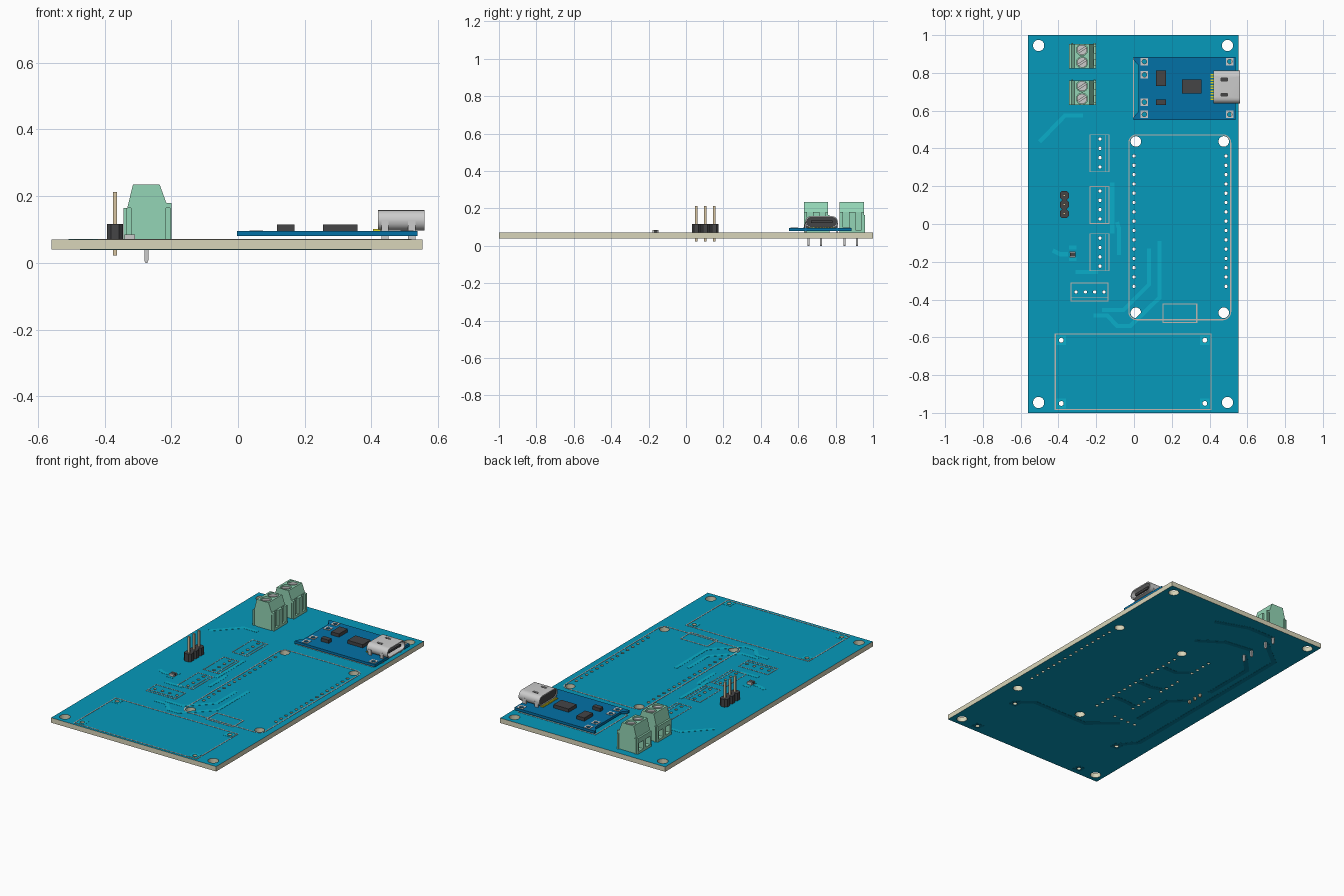
import bpy, bmesh, math
from mathutils import Matrix

if "Cube" in bpy.data.objects:
    bpy.data.objects.remove(bpy.data.objects["Cube"])

def material(name, r, g, b):
    m = bpy.data.materials.new(name)
    m.diffuse_color = [(c / 255) ** 2.2 for c in (r, g, b)] + [1]
    m.use_nodes = True
    m.node_tree.nodes["Principled BSDF"].inputs["Base Color"].default_value = m.diffuse_color
    return m

TEAL = material("teal_mask", 14, 152, 186)
TRACE = material("trace_teal", 18, 172, 200)
UNDER = material("under_trace", 10, 125, 155)
CORE = material("beige_core", 216, 212, 184)
SILK = material("silkscreen", 190, 182, 176)
BLUE = material("module_blue", 10, 112, 165)
GREEN = material("terminal_green", 146, 212, 180)
DARK = material("dark_plastic", 70, 70, 72)
METAL = material("metal", 190, 190, 190)
PIN = material("pin_metal", 215, 195, 160)
GOLD = material("gold", 225, 215, 40)

# 2D loop helpers
def rect(x0, y0, x1, y1, r=0, n=5):
    if not r:
        return [(x0, y0), (x1, y0), (x1, y1), (x0, y1)]
    pts = []
    for k, (cx, cy) in enumerate([(x1-r, y1-r), (x0+r, y1-r), (x0+r, y0+r), (x1-r, y0+r)]):
        for i in range(n + 1):
            a = (k + i / n) * math.pi / 2
            pts.append((cx + r * math.cos(a), cy + r * math.sin(a)))
    return pts

def circle(x, y, r, n=24):
    return [(x + r * math.cos(2*math.pi*i/n), y + r * math.sin(2*math.pi*i/n)) for i in range(n)]

def strip(pts, w):
    """Mitred ribbon outline along a path."""
    left, right = [], []
    for i, (x, y) in enumerate(pts):
        dirs = []
        for a, b in ((i-1, i), (i, i+1)):
            if a >= 0 and b < len(pts):
                dx, dy = pts[b][0] - pts[a][0], pts[b][1] - pts[a][1]
                l = math.hypot(dx, dy)
                dirs.append((-dy / l, dx / l))
        nx, ny = sum(d[0] for d in dirs), sum(d[1] for d in dirs)
        l = math.hypot(nx, ny)
        nx, ny = nx / l, ny / l
        k = w / 2 / (nx * dirs[0][0] + ny * dirs[0][1])
        left.append((x + nx * k, y + ny * k))
        right.append((x - nx * k, y - ny * k))
    return left + right[::-1]

AXES = {'Z': Matrix.Identity(4),
        'Y': Matrix(((1, 0, 0, 0), (0, 0, 1, 0), (0, 1, 0, 0), (0, 0, 0, 1))),
        'X': Matrix(((0, 0, 1, 0), (1, 0, 0, 0), (0, 1, 0, 0), (0, 0, 0, 1)))}

def plate(name, loops, lo, hi, mat=None, axis='Z', smooth=False, side=None):
    """Extrude outline loops (inner loops are holes) from lo to hi along an axis."""
    cu = bpy.data.curves.new(name, 'CURVE')
    cu.dimensions, cu.fill_mode, cu.extrude = '2D', 'BOTH', (hi - lo) / 2
    for loop in loops:
        s = cu.splines.new('POLY')
        s.points.add(len(loop) - 1)
        for p, c in zip(s.points, loop):
            p.co = (c[0], c[1], 0, 1)
        s.use_cyclic_u = True
    tmp = bpy.data.objects.new(name + "_outline", cu)
    me = bpy.data.meshes.new_from_object(tmp)
    bpy.data.objects.remove(tmp)
    me.materials.clear()
    me.transform(AXES[axis] @ Matrix.Translation((0, 0, (lo + hi) / 2)))
    bm = bmesh.new()
    bm.from_mesh(me)
    bmesh.ops.remove_doubles(bm, verts=bm.verts, dist=1e-5)
    bmesh.ops.recalc_face_normals(bm, faces=bm.faces)
    for f in bm.faces:
        f.smooth = False
        f.material_index = 1 if side and abs(f.normal.z) < 0.5 else 0
    bm.to_mesh(me)
    bm.free()
    for m in (mat, side):
        if m:
            me.materials.append(m)
    ob = bpy.data.objects.new(name, me)
    bpy.context.collection.objects.link(ob)
    if smooth:
        bpy.ops.object.select_all(action='DESELECT')
        bpy.context.view_layer.objects.active = ob
        ob.select_set(True)
        bpy.ops.object.shade_smooth_by_angle(angle=math.radians(35))
    return ob

def box(name, x0, x1, y0, y1, z0, z1, mat=None):
    return plate(name, [rect(x0, y0, x1, y1)], z0, z1, mat)

def cut(ob, cutters):
    bpy.context.view_layer.objects.active = ob
    for c in cutters:
        m = ob.modifiers.new("cut", 'BOOLEAN')
        m.operation, m.solver, m.object = 'DIFFERENCE', 'EXACT', c
        bpy.ops.object.modifier_apply(modifier=m.name)
        bpy.data.objects.remove(c)

BOT, TOP = 0.04, 0.07

# Main board with mounting and pin holes
big = [(x, y) for x in (-.505, .495) for y in (-.945, .945)]
mid = [(x, y) for x in (.01, .475) for y in (-.47, .437)]
pins = [(x, .36 - i * .0493) for x in (0, .487) for i in range(15)]
pins += [(-.18, y - i * .0495) for y in (.45, .175, -.075) for i in range(4)]
pins += [(-.307 + i * .0495, -.36) for i in range(4)]
dc_pads = [(x, y) for x in (-.385, .375) for y in (-.615, -.95)]
holes = [circle(x, y, .03) for x, y in big] + [circle(x, y, .028) for x, y in mid]
holes += [circle(x, y, .009, 12) for x, y in pins] + [circle(x, y, .013, 12) for x, y in dc_pads]
plate("main_board", [rect(-.56, -1, .553, 1)] + holes, BOT, TOP, TEAL, side=CORE)

# Converter solder pads on both faces
for x, y in dc_pads:
    loops = [rect(x-.026, y-.026, x+.026, y+.026), circle(x, y, .013, 12)]
    plate("converter_pad", loops, TOP, TOP + .001, TRACE)
    plate("converter_pad_under", loops, BOT - .001, BOT, UNDER)

# Silkscreen frames
def frame(x0, y0, x1, y1, r=0, w=.006):
    plate("silk_frame", [rect(x0, y0, x1, y1, r), rect(x0+w, y0+w, x1-w, y1-w, max(r-w, 0))],
          TOP, TOP + .0015, SILK)

frame(-.03, -.51, .515, .475, .045)
frame(.15, -.525, .335, -.42)
frame(-.42, -.985, .41, -.58)
frame(-.005, .56, .52, .88)
for y in (.275, 0, -.25):
    frame(-.235, y, -.13, y + .2, w=.004)
    plate("silk_line", [strip([(-.15, y + .004), (-.15, y + .196)], .004)], TOP, TOP + .0015, SILK)
frame(-.335, -.41, -.135, -.31, w=.004)
plate("silk_line", [strip([(-.331, -.39), (-.139, -.39)], .004)], TOP, TOP + .0015, SILK)

# Copper tracks, top and underside
top_tracks = [[(-.5, .435), (-.365, .575), (-.27, .575)],
              [(-.09, .01), (-.08, -.02), (-.08, -.165)],
              [(-.115, .22), (-.115, -.05)],
              [(.135, -.09), (.135, -.39), (-.02, -.54), (-.09, -.54), (-.14, -.485), (-.215, -.485)],
              [(.08, -.13), (.08, -.32), (-.055, -.455), (-.17, -.455)],
              [(-.43, -.14), (-.39, -.16), (-.35, -.16)],
              [(-.31, -.255), (-.19, -.255)]]
for t in top_tracks:
    plate("top_track", [strip(t, .022)], TOP, TOP + .001, TRACE)
under_tracks = [[(-.275, .66), (-.4, .53), (-.4, .2)], [(-.275, .85), (-.46, .7), (-.46, -.5), (-.385, -.59)],
                [(-.275, .91), (-.1, .91), (.1, .84)], [(-.275, .725), (-.1, .7), (.05, .6)],
                [(.375, -.59), (.3, -.53), (-.08, -.53), (-.23, -.4)],
                [(-.37, .055), (-.28, -.03), (-.28, -.3)]]
under_tracks += [[(-.165, .30 - i*.25), (-.1, .25 - i*.22), (-.02, .25 - i*.22)] for i in range(3)]
for t in under_tracks:
    plate("under_track", [strip(t, .028)], BOT - .001, BOT, UNDER)

# Two screw terminals
prof = [(-.343, .07), (-.2, .07), (-.2, .18), (-.215, .18), (-.235, .235),
        (-.315, .235), (-.332, .165), (-.343, .165)]
for y0 in (.63, .822):
    y1, ways = y0 + .13, (y0 + .033, y0 + .1)
    body = plate("terminal_body", [prof], y0, y1, GREEN, 'Y')
    cutters = []
    for y in ways:
        cutters += [box("cutter", -.36, -.3, y-.021, y+.021, .085, .135),
                    plate("cutter", [circle(-.275, y, .03)], .205, .25),
                    box("cutter", -.213, -.18, y-.016, y+.016, .085, .2)]
    for x in (-.327, -.21):
        cutters.append(box("cutter", x-.006, x+.006, y0-.01, y0+.006, .06, .165))
        box("terminal_rib", x-.005, x+.005, y1, y1+.006, TOP, .165, GREEN)
    cut(body, cutters)
    for y in ways:
        screw = plate("terminal_screw", [circle(-.275, y, .027)], .2, .226, METAL, smooth=True)
        slot = strip([(-.305, y - .02), (-.245, y + .02)], .008)
        cut(screw, [plate("cutter", [slot], .217, .24)])
        yp = y - .008
        plate("terminal_pin", [[(-.281, TOP), (-.281, .008), (-.278, 0), (-.272, 0), (-.269, .008), (-.269, TOP)]],
              yp - .006, yp + .006, METAL, 'Y')
        box("terminal_clamp", -.302, -.298, y-.02, y+.02, .086, .1, METAL)

# Three-pin header
for y in (.055, .103, .151):
    d, c = .024, .012
    oct_loop = [(-.369-d, y-c), (-.369-c, y-d), (-.369+c, y-d), (-.369+d, y-c),
                (-.369+d, y+c), (-.369+c, y+d), (-.369-c, y+d), (-.369-d, y+c)]
    plate("header_block", [oct_loop], TOP, .117, DARK)
    box("header_pin", -.375, -.363, y-.006, y+.006, .022, .213, PIN)

# Small surface-mount part
box("chip_resistor", -.34, -.31, -.172, -.152, TOP, .084, DARK)
for y in (-.178, -.152):
    box("resistor_cap", -.341, -.309, y, y+.006, TOP, .085, METAL)
for y in (-.195, -.135):
    box("resistor_pad", -.345, -.305, y, y+.02, TOP, TOP+.001, TRACE)

# Charger module board
mz0, mz1 = .08, .095
mpads = [(.055, y) for y in (.86, .79, .645, .58)] + [(.507, .86), (.507, .58)]
edge = [(-.003, .55), (.538, .55), (.538, .885), (-.003, .885), (-.003, .87), (.023, .84), (.023, .595), (-.003, .565)]
plate("module_board", [edge] + [circle(x, y, .012, 12) for x, y in mpads], mz0, mz1, BLUE)
for x, y in mpads:
    plate("module_pad", [rect(x-.02, y-.02, x+.02, y+.02), circle(x, y, .012, 12)], mz1, mz1+.002, METAL)
for x0, x1, y0, y1 in ((.117, .17, .73, .812), (.255, .358, .69, .766), (.117, .17, .63, .66)):
    box("module_chip", x0, x1, y0, y1, mz1, .115, DARK)

# USB socket: hollow shell, plug, tongue, tabs and contacts
shell = plate("socket_shell", [rect(.638, .097, .812, .158, .029), rect(.645, .104, .805, .151, .022)],
              .42, .56, METAL, 'X', smooth=True)
cut(shell, [box("cutter", .46, .495, y-.007, y+.007, .148, .17) for y in (.685, .765)])
plate("socket_back", [rect(.645, .104, .805, .151, .022)], .425, .45, DARK, 'X', smooth=True)
box("socket_tongue", .45, .55, .668, .782, .121, .134, DARK)
for x in (.43, .51):
    for y in (.637, .805):
        box("socket_tab", x, x + .022, y, y + .008, .07, .128, METAL)
for i in range(10):
    y = .66 + i * .0145
    box("socket_contact", .405, .428, y-.004, y+.004, mz1, mz1 + .006, GOLD)
